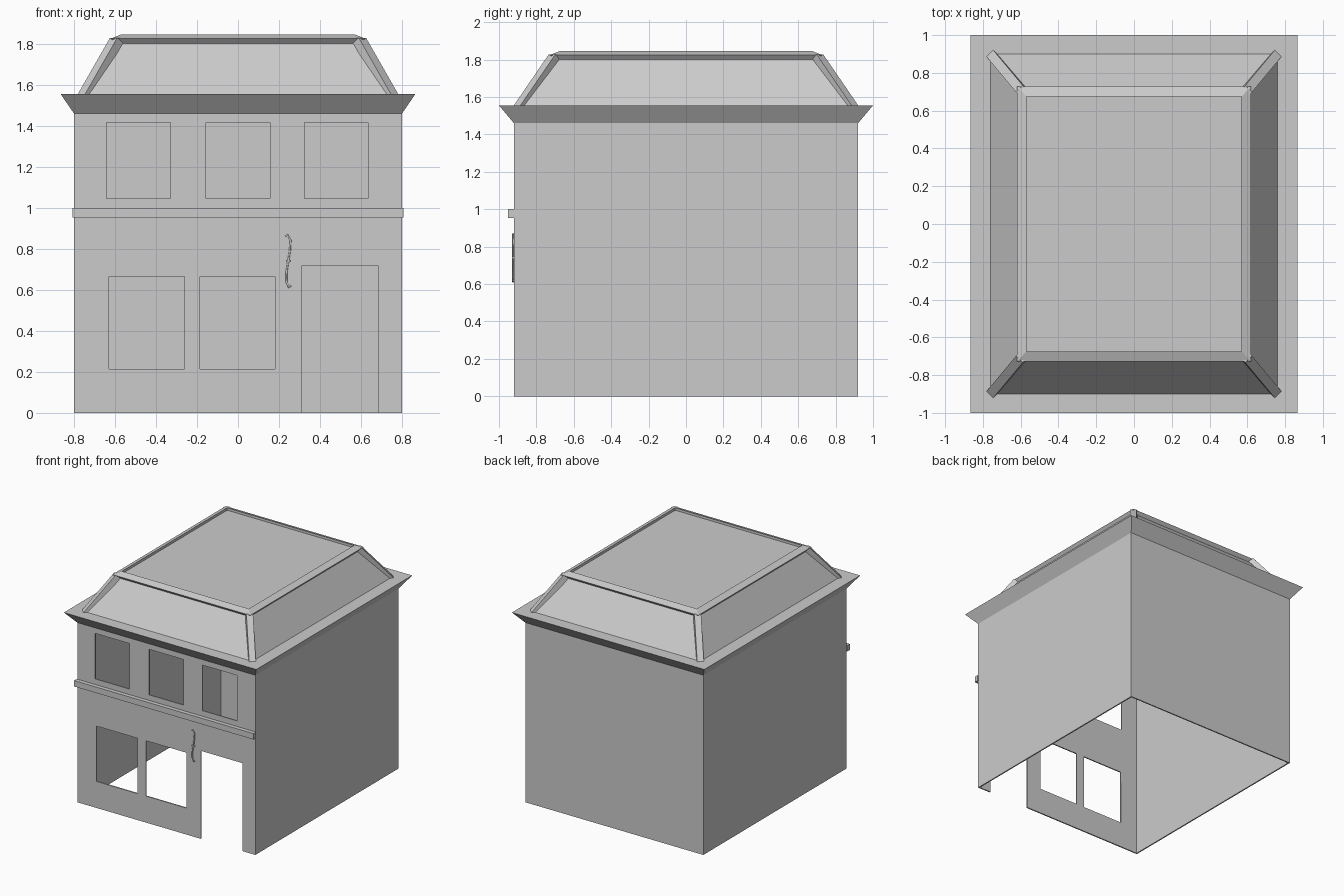
import bpy
from mathutils import Vector

if "Cube" in bpy.data.objects:
    bpy.data.objects.remove(bpy.data.objects["Cube"])


def make(name, verts, faces):
    mesh = bpy.data.meshes.new(name)
    mesh.from_pydata(verts, [], faces)
    obj = bpy.data.objects.new(name, mesh)
    bpy.context.collection.objects.link(obj)
    return obj


def rect_loft(name, loops, cap=False, closed=False):
    """Skin a stack of centred rectangles (half x, half y, z)."""
    verts = [(sx * x, sy * y, z) for x, y, z in loops
             for sx, sy in ((-1, -1), (1, -1), (1, 1), (-1, 1))]
    n = len(loops)
    faces = []
    for k in range(n if closed else n - 1):
        a, b = 4 * k, 4 * ((k + 1) % n)
        faces += [(a + i, a + (i + 1) % 4, b + (i + 1) % 4, b + i) for i in range(4)]
    if cap:
        faces.append(tuple(range(4 * n - 4, 4 * n)))
    return make(name, verts, faces)


BOX_FACES = [(0, 3, 2, 1), (4, 5, 6, 7), (0, 1, 5, 4), (1, 2, 6, 5), (2, 3, 7, 6), (3, 0, 4, 7)]


def box(name, x0, x1, y0, y1, z0, z1):
    return make(name, [(x, y, z) for z in (z0, z1)
                       for x, y in ((x0, y0), (x1, y0), (x1, y1), (x0, y1))], BOX_FACES)


# Walls, flared eave and roof as one thin open-bottomed shell
shell = rect_loft("house_shell", [(.8, .92, 0), (.8, .92, 1.46), (.865, 1, 1.555),
                                  (.76, .90, 1.555), (.585, .685, 1.825)], cap=True)
solid = shell.modifiers.new("thickness", "SOLIDIFY")
solid.thickness, solid.offset = .015, -1

# Window and door openings
openings = [(-.63, -.26, .215, .665), (-.185, .18, .215, .665), (.31, .685, -.1, .715)]
openings += [(c - .155, c + .155, 1.045, 1.415) for c in (-.485, 0, .48)]
cutters = []
for x0, x1, z0, z1 in openings:
    cutter = box("opening_cutter", x0, x1, -1.1, -.8, z0, z1)
    cutter.hide_render = True
    cut = shell.modifiers.new("opening", "BOOLEAN")
    cut.operation, cut.solver, cut.object = "DIFFERENCE", "EXACT", cutter
    cutters.append(cutter)
bpy.context.view_layer.objects.active = shell
for name in [m.name for m in shell.modifiers]:
    bpy.ops.object.modifier_apply(modifier=name)
for cutter in cutters:
    bpy.data.objects.remove(cutter)

# Raised rim around the flat roof
rect_loft("roof_rim", [(.60, .705, 1.80), (.62, .728, 1.825),
                       (.57, .675, 1.845), (.57, .675, 1.81)], closed=True)

# Hip beams at the four roof corners
for sx in (-1, 1):
    for sy in (-1, 1):
        d = Vector((sx, sy, 0)).normalized()
        p = Vector((-d.y, d.x, 0))
        verts = []
        for x, y, z in ((.763, .903, 1.555), (.607, .716, 1.828)):
            c = Vector((sx * x, sy * y, z))
            verts += [c - d * .06 - p * .025, c - p * .025, c + p * .025, c - d * .06 + p * .025]
        make("hip_beam", verts, BOX_FACES)

# Band between the storeys
box("storey_band", -.806, .806, -.953, -.918, .952, 1.0)

# Curved wall anchor with its centre plate
path = [(.232, .86), (.243, .868), (.256, .84), (.253, .79), (.245, .74),
        (.237, .69), (.236, .64), (.247, .612), (.258, .62)]
curve = bpy.data.curves.new("wall_anchor", "CURVE")
curve.dimensions = "3D"
curve.bevel_depth, curve.bevel_resolution, curve.use_fill_caps = .005, 1, True
spline = curve.splines.new("POLY")
spline.points.add(len(path) - 1)
for pt, (x, z) in zip(spline.points, path):
    pt.co = (x, -.924, z, 1)
bpy.context.collection.objects.link(bpy.data.objects.new("wall_anchor", curve))
box("anchor_plate", .233, .259, -.931, -.918, .735, .746)
